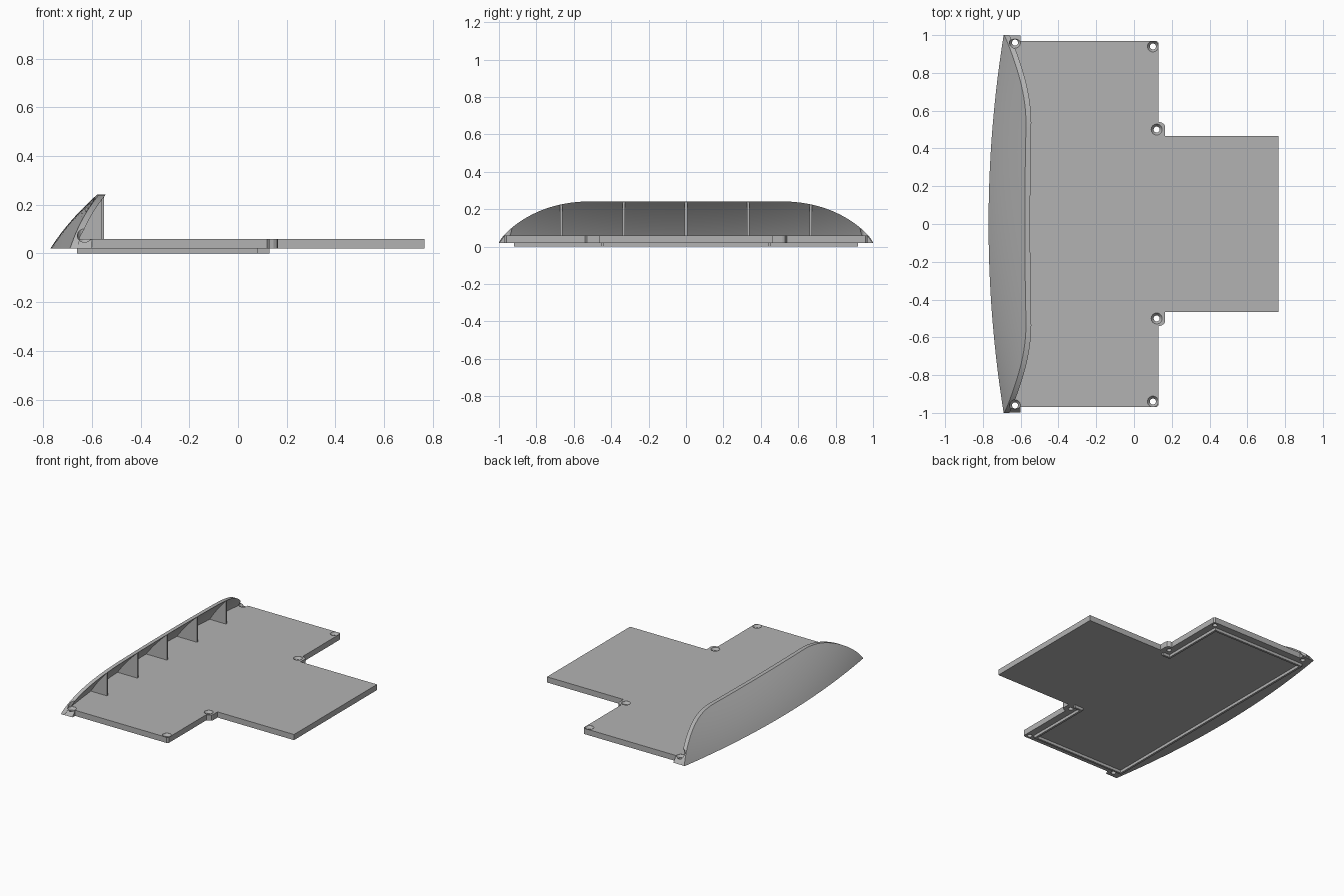
import bpy, bmesh, math

if "Cube" in bpy.data.objects:
    bpy.data.objects.remove(bpy.data.objects["Cube"])

grey = bpy.data.materials.new("plain_grey")
grey.diffuse_color = (0.45, 0.45, 0.45, 1)
grey.use_nodes = True
grey.node_tree.nodes["Principled BSDF"].inputs["Base Color"].default_value = grey.diffuse_color


def finish(name, bm, smooth=False):
    bmesh.ops.recalc_face_normals(bm, faces=bm.faces)
    me = bpy.data.meshes.new(name)
    bm.to_mesh(me)
    bm.free()
    me.materials.append(grey)
    ob = bpy.data.objects.new(name, me)
    bpy.context.collection.objects.link(ob)
    if smooth:
        bpy.ops.object.select_all(action='DESELECT')
        ob.select_set(True)
        bpy.context.view_layer.objects.active = ob
        bpy.ops.object.shade_smooth_by_angle(angle=math.radians(30))
    return ob


def loft(name, rings, smooth=False):
    """Closed solid through equally sized rings of points, capped at both ends."""
    bm = bmesh.new()
    vs = [[bm.verts.new(p) for p in ring] for ring in rings]
    n = len(vs[0])
    for a, b in zip(vs, vs[1:]):
        for i in range(n):
            j = (i + 1) % n
            bm.faces.new((a[i], a[j], b[j], b[i]))
    bm.faces.new(vs[0])
    bm.faces.new(vs[-1])
    return finish(name, bm, smooth)


def prism(name, pts, z0, z1):
    return loft(name, [[(x, y, z) for x, y in pts] for z in (z0, z1)])


def box(name, x0, x1, y0, y1, z0, z1):
    return prism(name, [(x0, y0), (x1, y0), (x1, y1), (x0, y1)], z0, z1)


# Shape of the curved front lip: crest height and outer surface
def crest(y):
    s = max(0.0, (abs(y) - 0.5) / 0.5)
    return 0.022 + 0.22 * max(0.0, 1 - s ** 2.2) ** 0.8


def outer_x(y, z):
    t = (z - 0.02) / 0.22
    return -0.77 + 0.08 * y * y + 0.19 * (1 - 0.3 * y * y) * (0.72 * t + 0.28 * t * t)


THICK = 0.028
STEPS = 10

# Curved lip
rings = []
for k in range(73):
    y = math.sin(math.pi / 2 * (k / 36 - 1))
    zs = [0.02 + (crest(y) - 0.02) * i / STEPS for i in range(STEPS + 1)]
    rings.append([(outer_x(y, z), y, z) for z in zs]
                 + [(outer_x(y, z) + THICK, y, z) for z in reversed(zs)])
lip = loft("curved_lip", rings, smooth=True)

# T-shaped base plate with two small screw ears
side = [(-0.6, 0.97), (0.12, 0.97), (0.13, 0.96), (0.13, 0.54), (0.145, 0.538),
        (0.16, 0.528), (0.165, 0.515), (0.165, 0.465), (0.765, 0.465)]
front = [0.97 * (k / 24 - 1) for k in range(49)]
outline = [(outer_x(y, 0.06) + 0.0015, y) for y in front]
outline += side + [(x, -y) for x, y in reversed(side)]
cut_parts = [lip, prism("base_plate", outline, 0.02, 0.06)]

# Sloped corner fillers at the lip ends
for s, tag in ((1, "back"), (-1, "front")):
    cut_parts.append(loft("corner_wedge_" + tag, [
        [(x, s * 0.968, 0.02), (x, s * 0.999, 0.02), (x, s * 0.968, 0.06)]
        for x in (-0.675, -0.6)]))

# Countersunk screw holes, cut through plate, wedges and lip
holes = [(x, s * y) for x, y in ((-0.63, 0.96), (0.10, 0.94), (0.12, 0.5)) for s in (1, -1)]
for i, (cx, cy) in enumerate(holes):
    cutter = loft("hole_cutter", [
        [(cx + r * math.cos(a * math.pi / 12), cy + r * math.sin(a * math.pi / 12), z)
         for a in range(24)]
        for r, z in ((0.016, -0.05), (0.016, 0.042), (0.029, 0.0595), (0.029, 0.12))])
    cutter.hide_render = True
    for ob in cut_parts:
        if ob.name != "base_plate" and i > 1:
            continue
        mod = ob.modifiers.new("hole", 'BOOLEAN')
        mod.operation = 'DIFFERENCE'
        mod.solver = 'EXACT'
        mod.object = cutter
        bpy.context.view_layer.objects.active = ob
        bpy.ops.object.modifier_apply(modifier=mod.name)
    bpy.data.objects.remove(cutter)

# Five upright ribs behind the lip
for k in range(-2, 3):
    y = k / 3
    top = crest(y) - 0.002
    zs = [0.055 + (top - 0.055) * i / STEPS for i in range(STEPS + 1)]
    edge = outer_x(y, top) + THICK - 0.001
    profile = [(outer_x(y, z) + 0.012, z) for z in zs] + [(edge, top), (edge, 0.055)]
    loft("rib", [[(x, y + d, z) for x, z in profile] for d in (-0.007, 0.007)])

# Thin locating rim under the plate
W = 0.015
box("rim_long", -0.66, -0.66 + W, -0.92, 0.92, 0, 0.022)
for s in (1, -1):
    def rim(name, x0, x1, ya, yb):
        box(name, x0, x1, min(s * ya, s * yb), max(s * ya, s * yb), 0, 0.022)
    rim("rim_end", -0.66 + W, 0.08, 0.92 - W, 0.92)
    rim("rim_return", 0.08 - W, 0.08, 0.44, 0.92 - W)
    rim("rim_jog", 0.08, 0.13, 0.44, 0.44 + W)
